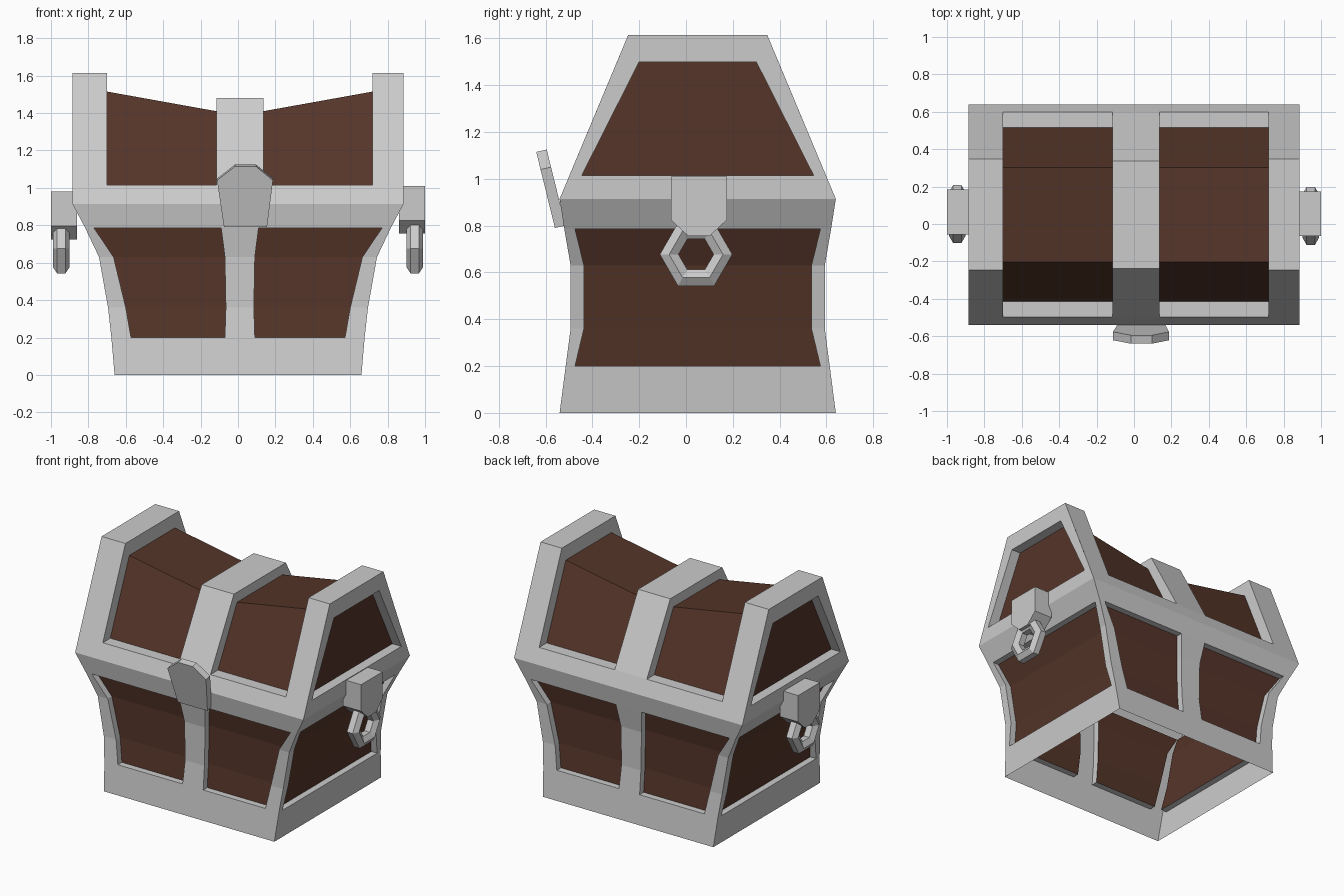
import bpy, bmesh
from math import cos, sin, pi
from mathutils import Vector as V

if "Cube" in bpy.data.objects:
    bpy.data.objects.remove(bpy.data.objects["Cube"])

CY = 0.05          # depth centre of the chest
wood = bpy.data.materials.new("wood")
wood.diffuse_color = (0.09, 0.035, 0.022, 1)
wood.use_nodes = True
wood.node_tree.nodes["Principled BSDF"].inputs["Base Color"].default_value = wood.diffuse_color


def face(bm, pts, mat=0):
    f = bm.faces.new([bm.verts.new(p) for p in pts])
    f.material_index = mat


def finish(bm, name):
    bmesh.ops.remove_doubles(bm, verts=bm.verts, dist=0.0005)
    bmesh.ops.recalc_face_normals(bm, faces=bm.faces)
    me = bpy.data.meshes.new(name)
    bm.to_mesh(me)
    bm.free()
    me.materials.append(None)
    me.materials.append(wood)
    ob = bpy.data.objects.new(name, me)
    bpy.context.collection.objects.link(ob)
    return ob


def wall(bm, grid, open_rows, open_cols, inward):
    """Framed wall: open cells become wooden panels recessed by 'inward'."""
    is_open = lambda r, c: r in open_rows and c in open_cols
    for r in range(len(grid) - 1):
        for c in range(len(grid[0]) - 1):
            q = [V(grid[r][c]), V(grid[r][c + 1]), V(grid[r + 1][c + 1]), V(grid[r + 1][c])]
            if not is_open(r, c):
                face(bm, q)
                continue
            face(bm, [p + inward for p in q], 1)
            around = [(r - 1, c), (r, c + 1), (r + 1, c), (r, c - 1)]
            for i, n in enumerate(around):
                if not is_open(*n):
                    a, b = q[i], q[(i + 1) % 4]
                    face(bm, [a, b, b + inward, a + inward])


def prism(name, pts, offset):
    bm = bmesh.new()
    a = [V(p) for p in pts]
    b = [p + V(offset) for p in a]
    face(bm, a)
    face(bm, b)
    for i in range(len(a)):
        j = (i + 1) % len(a)
        face(bm, [a[i], a[j], b[j], b[i]])
    return finish(bm, name)


# Body: z, half width, half depth, front opening, strip half width, side opening
rows = [(0.0, .66, .59, .572, .08, .524),
        (.20, .677, .564, .572, .08, .524),
        (.36, .695, .543, .60, .075, .486),
        (.63, .743, .543, .665, .08, .486),
        (.786, .817, .57, .77, .10, .524),
        (.914, .885, .59, .77, .10, .524)]
body = bmesh.new()
for s in (-1, 1):
    wall(body, [[(x, CY + s * hy, z) for x in (-hx, -ox, .01 - w, .01 + w, ox, hx)]
                for z, hx, hy, ox, w, oy in rows], (1, 2, 3), (1, 3), V((0, -s * .045, 0)))
    wall(body, [[(s * hx, CY + y, z) for y in (-hy, -oy, oy, hy)]
                for z, hx, hy, ox, w, oy in rows], (1, 2, 3), (1,), V((-s * .045, 0, 0)))
finish(body, "chest_body")

# Lid: trapezoid profiles for the end frames, centre strap and sagging panels
lid = bmesh.new()
xs = [-.885, -.70, -.115, .135, .72, .885]


def prof(x, low, top, ztop):
    return [(x, CY - low, 1.015), (x, CY - top, ztop), (x, CY + top, ztop), (x, CY + low, 1.015)]


def bridge(a, b, mat=0):
    for i in range(len(a) - 1):
        face(lid, [a[i], a[i + 1], b[i + 1], b[i]], mat)


outer = [prof(x, .548, .288 if i in (2, 3) else .297, 1.48 if i in (2, 3) else 1.615)
         for i, x in enumerate(xs)]
inner = [prof(x, .465, .253, 1.41 if i in (2, 3) else 1.515) for i, x in enumerate(xs)]
for i in (0, 2, 4):
    bridge(outer[i], outer[i + 1])
for i in (1, 2, 3, 4):
    bridge(outer[i], inner[i])
for i in (1, 3):
    bridge(inner[i], inner[i + 1], 1)
    for k in (0, 3):
        face(lid, [outer[i][k], outer[i + 1][k], inner[i + 1][k], inner[i][k]])
for s in (-1, 1):
    # Rim band and the recessed end panels
    bridge([(x, CY + s * .59, .914) for x in xs], [(x, CY + s * .548, 1.015) for x in xs])
    ends = [(.914, .59, .495), (1.015, .548, .495), (1.5, .345, .25), (1.615, .297, .25)]
    wall(lid, [[(s * .885, CY + y, z) for y in (-h, -o, o, h)] for z, h, o in ends],
         (1,), (1,), V((-s * .07, 0, 0)))
finish(lid, "chest_lid")

# Latch plate leaning out from the front
outline = [(-.075, .79), (.155, .79), (.187, 1.04), (.096, 1.115), (-.016, 1.115), (-.112, 1.04)]
prism("latch", [(x, -.56 - (z - .79) * .246, z) for x, z in outline], (0, .045, .01))

# Side handles: bracket plus six-sided ring
bracket = [(-.065, 1.01), (.175, 1.01), (.175, .825), (.10, .755), (.01, .755), (-.065, .825)]
section = [(.155, -.022), (.155, .022), (.115, .045), (.075, .022), (.075, -.022), (.115, -.045)]
for s, side, dy, dz in ((1, "right", 0, 0), (-1, "left", .01, -.03)):
    prism(side + "_handle_bracket", [(s * .86, y + dy, z + dz) for y, z in bracket], (s * .14, 0, 0))
    ring = bmesh.new()
    loops = [[(s * (.945 + d), .043 + dy + r * cos(k * pi / 3), .677 + r * sin(k * pi / 3))
              for r, d in section] for k in range(6)]
    for k in range(6):
        a, b = loops[k], loops[(k + 1) % 6]
        for i in range(6):
            j = (i + 1) % 6
            face(ring, [a[i], a[j], b[j], b[i]])
    finish(ring, side + "_handle_ring")
